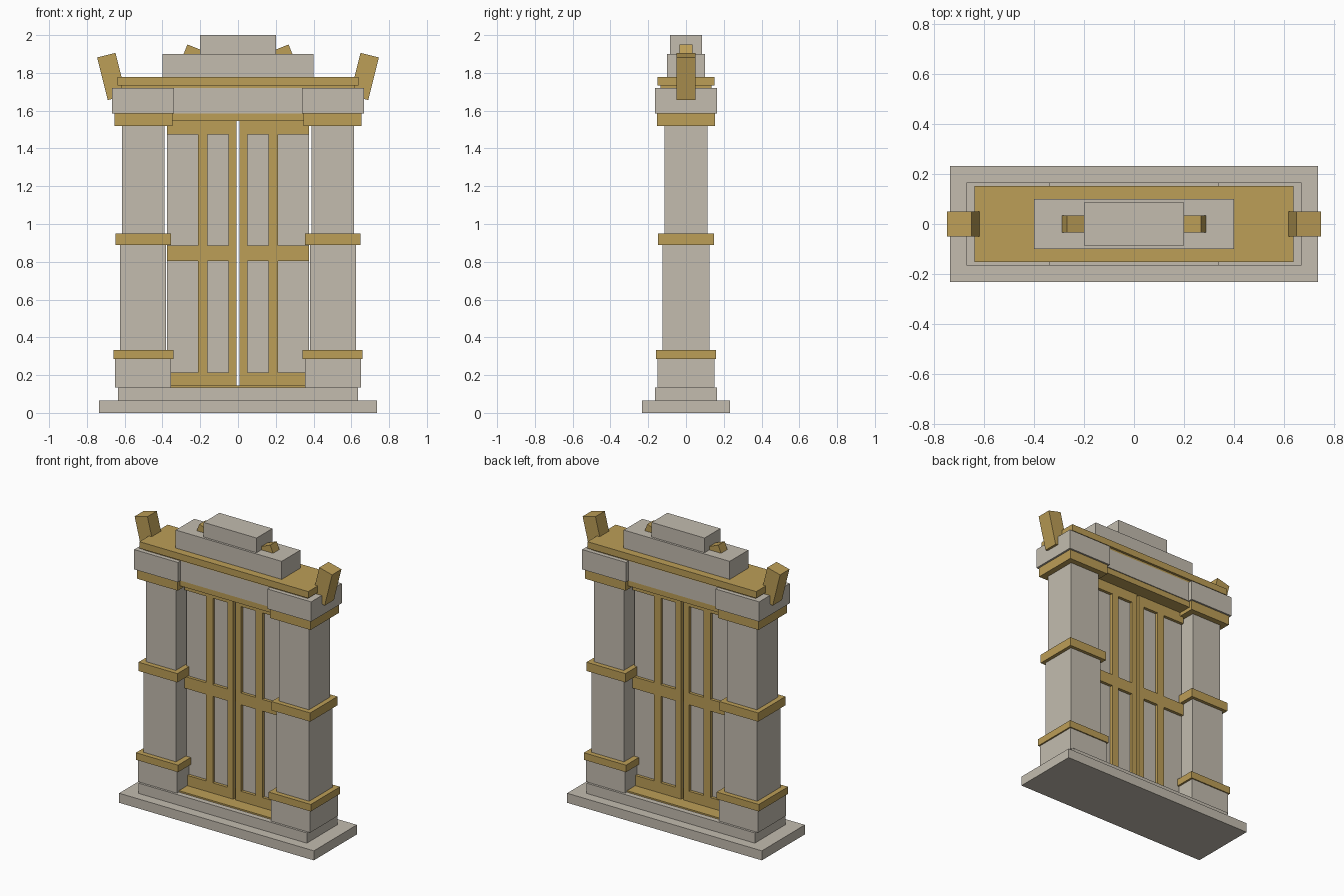
import bpy
import math

default = bpy.data.objects.get("Cube")
if default:
    bpy.data.objects.remove(default, do_unlink=True)


def make_material(name, rgb):
    mat = bpy.data.materials.new(name)
    mat.use_nodes = True
    mat.diffuse_color = (*rgb, 1)
    mat.node_tree.nodes["Principled BSDF"].inputs["Base Color"].default_value = (*rgb, 1)
    return mat


STONE = make_material("warm grey stone", (0.546, 0.503, 0.429))
GOLD = make_material("old gold", (0.503, 0.342, 0.095))


def box(name, mat, x0, x1, depth, z0, z1, tilt=0):
    """Box from x0..x1 and z0..z1, reaching depth to front and back, tilted about y."""
    bpy.ops.mesh.primitive_cube_add(size=1, location=((x0 + x1) / 2, 0, (z0 + z1) / 2))
    obj = bpy.context.object
    obj.name = name
    obj.scale = (x1 - x0, 2 * depth, z1 - z0)
    obj.rotation_euler.y = math.radians(tilt)
    obj.data.materials.append(mat)
    return obj


def centred(name, mat, half, depth, z0, z1):
    return box(name, mat, -half, half, depth, z0, z1)


def pair(name, mat, x0, x1, depth, z0, z1, tilt=0):
    """Same box on the left (+x) and right (-x)."""
    box("left_" + name, mat, x0, x1, depth, z0, z1, tilt)
    box("right_" + name, mat, -x1, -x0, depth, z0, z1, -tilt)


# Stepped base
centred("plinth", STONE, 0.735, 0.232, 0, 0.065)
centred("step", STONE, 0.635, 0.165, 0.065, 0.135)

# Pillars, stacked from the ground up
pair("pillar_base", STONE, 0.355, 0.65, 0.15, 0.135, 0.285)
pair("pillar_low_band", GOLD, 0.342, 0.66, 0.158, 0.285, 0.333)
pair("pillar_lower_shaft", STONE, 0.38, 0.625, 0.125, 0.333, 0.89)
pair("pillar_middle_band", GOLD, 0.355, 0.648, 0.147, 0.89, 0.95)
pair("pillar_upper_shaft", STONE, 0.39, 0.615, 0.114, 0.95, 1.52)
pair("pillar_capital", GOLD, 0.348, 0.655, 0.153, 1.52, 1.585)
pair("corner_block", STONE, 0.338, 0.668, 0.165, 1.585, 1.72)

# Sill, header and lintel between the pillars
centred("sill", GOLD, 0.355, 0.13, 0.135, 0.145)
centred("header", GOLD, 0.35, 0.13, 1.545, 1.585)
centred("lintel", STONE, 0.338, 0.136, 1.585, 1.72)

# Double doors: stone panels with gold rails and stiles
pair("door_panel", STONE, 0.008, 0.375, 0.02, 0.145, 1.545)
for label, z0, z1 in (("bottom", 0.145, 0.215), ("middle", 0.805, 0.885), ("top", 1.475, 1.545)):
    pair(f"door_{label}_rail", GOLD, 0.008, 0.375, 0.04, z0, z1)
for label, x0, x1 in (("inner", 0.008, 0.05), ("outer", 0.162, 0.213)):
    pair(f"door_{label}_lower_stile", GOLD, x0, x1, 0.04, 0.215, 0.805)
    pair(f"door_{label}_upper_stile", GOLD, x0, x1, 0.04, 0.885, 1.475)

# Cornice and crowning blocks
centred("cornice_underlay", GOLD, 0.62, 0.136, 1.72, 1.732)
centred("cornice", GOLD, 0.637, 0.152, 1.732, 1.777)
centred("crown_lower_block", STONE, 0.4, 0.1, 1.777, 1.9)
centred("crown_upper_block", STONE, 0.2, 0.085, 1.9, 2.0)

# Tilted ornaments beside the crown and at the cornice ends
pair("crown_ornament", GOLD, 0.146, 0.286, 0.034, 1.857, 1.927, -22)
pair("corner_horn", GOLD, 0.619, 0.719, 0.05, 1.665, 1.897, 14)
